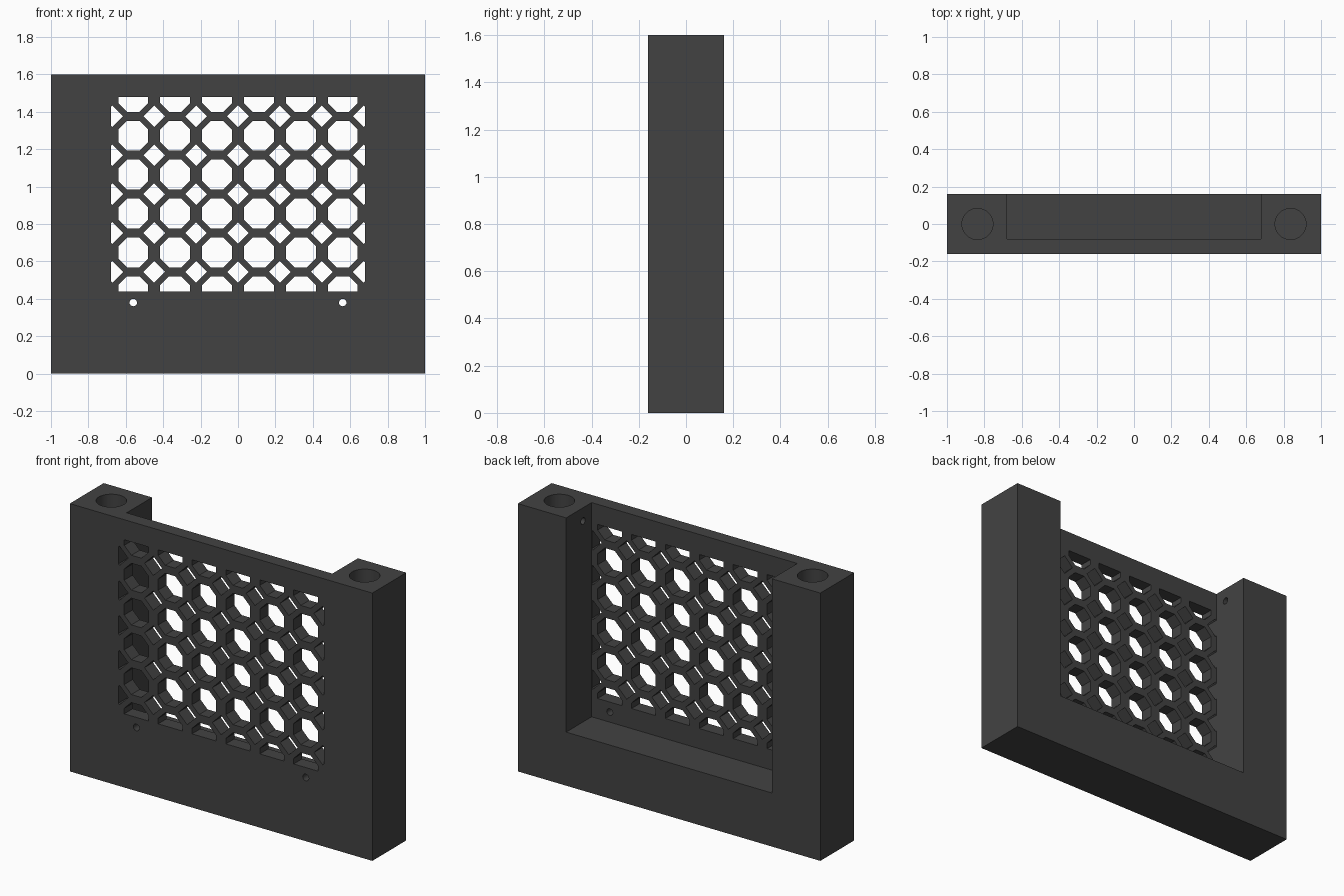
import bpy, bmesh, math
from mathutils import Matrix

if "Cube" in bpy.data.objects:
    bpy.data.objects.remove(bpy.data.objects["Cube"])

PX, PZ = 0.224, 0.208               # lattice pitch
WX, Z0, Z1 = 0.679, 0.44, 1.48      # window limits

mat = bpy.data.materials.new("charcoal plastic")
mat.diffuse_color = (0.055, 0.055, 0.055, 1)
mat.use_nodes = True
mat.node_tree.nodes["Principled BSDF"].inputs["Base Color"].default_value = mat.diffuse_color


def make_object(name, bm):
    bmesh.ops.recalc_face_normals(bm, faces=bm.faces)
    mesh = bpy.data.meshes.new(name)
    bm.to_mesh(mesh)
    bm.free()
    ob = bpy.data.objects.new(name, mesh)
    bpy.context.collection.objects.link(ob)
    return ob


def box(name, x0, x1, y0, y1, z0, z1):
    bm = bmesh.new()
    m = Matrix.Translation(((x0 + x1) / 2, (y0 + y1) / 2, (z0 + z1) / 2))
    bmesh.ops.create_cube(bm, size=1, matrix=m @ Matrix.Diagonal((x1 - x0, y1 - y0, z1 - z0, 1)))
    return make_object(name, bm)


def cylinder(bm, center, radius, length, axis, segments):
    rot = {'X': Matrix.Rotation(math.pi / 2, 4, 'Y'),
           'Y': Matrix.Rotation(math.pi / 2, 4, 'X'), 'Z': Matrix()}[axis]
    bmesh.ops.create_cone(bm, cap_ends=True, segments=segments, radius1=radius, radius2=radius,
                          depth=length, matrix=Matrix.Translation(center) @ rot)


def clip(poly, axis, limit, sign):
    """Keep the part of a polygon where sign * coordinate <= sign * limit."""
    out = []
    for a, b in zip(poly, poly[1:] + poly[:1]):
        da, db = sign * (a[axis] - limit), sign * (b[axis] - limit)
        if da <= 0:
            out.append(a)
        if da * db < 0:
            t = da / (da - db)
            out.append((a[0] + t * (b[0] - a[0]), a[1] + t * (b[1] - a[1])))
    return out


def add_opening(bm, cx, cz, sides, radius, turn):
    """Prism through the front panel, trimmed to the window."""
    poly = [(cx + radius * math.cos(turn + i * math.tau / sides),
             cz + radius * math.sin(turn + i * math.tau / sides)) for i in range(sides)]
    for axis, limit, sign in ((0, WX, 1), (0, -WX, -1), (1, Z1, 1), (1, Z0, -1)):
        poly = clip(poly, axis, limit, sign)
    front = [bm.verts.new((x, -0.2, z)) for x, z in poly]
    back = [bm.verts.new((x, -0.05, z)) for x, z in poly]
    bm.faces.new(front)
    bm.faces.new(back[::-1])
    n = len(poly)
    for i in range(n):
        j = (i + 1) % n
        bm.faces.new((front[j], front[i], back[i], back[j]))


def cut(ob, cutter):
    mod = ob.modifiers.new("cut", 'BOOLEAN')
    mod.operation, mod.solver, mod.object = 'DIFFERENCE', 'EXACT', cutter
    bpy.context.view_layer.objects.active = ob
    bpy.ops.object.modifier_apply(modifier=mod.name)
    bpy.data.objects.remove(cutter)


# Solid frame with a recess open to the back and top
frame = box("vented_frame", -1, 1, -0.16, 0.16, 0, 1.6)
cut(frame, box("recess_cutter", -0.68, 0.68, -0.08, 0.3, 0.32, 1.8))

# Lattice of octagons with diamonds between them
bm = bmesh.new()
for i in range(6):
    for j in range(6):
        add_opening(bm, (i - 2.5) * PX, Z0 + j * PZ, 8, 0.08 / math.cos(math.pi / 8), math.pi / 8)
for i in range(7):
    for j in range(5):
        add_opening(bm, (i - 3) * PX, Z0 + (j + 0.5) * PZ, 4, 0.058, 0)
cut(frame, make_object("lattice_cutter", bm))

# Blind sockets in the tops of the posts
bm = bmesh.new()
for s in (-1, 1):
    cylinder(bm, (s * 0.837, 0, 1.55), 0.083, 0.5, 'Z', 48)
cut(frame, make_object("socket_cutter", bm))

# Small screw holes: through the panel, and from the recess into the sockets
bm = bmesh.new()
for s in (-1, 1):
    cylinder(bm, (s * 0.56, -0.12, 0.38), 0.02, 0.2, 'Y', 24)
    cylinder(bm, (s * 0.72, 0, 1.52), 0.02, 0.2, 'X', 24)
cut(frame, make_object("screw_hole_cutter", bm))

# Finish
frame.data.materials.clear()
frame.data.materials.append(mat)
for p in frame.data.polygons:
    p.material_index = 0
frame.select_set(True)
bpy.context.view_layer.objects.active = frame
bpy.ops.object.shade_smooth_by_angle(angle=math.radians(30))
